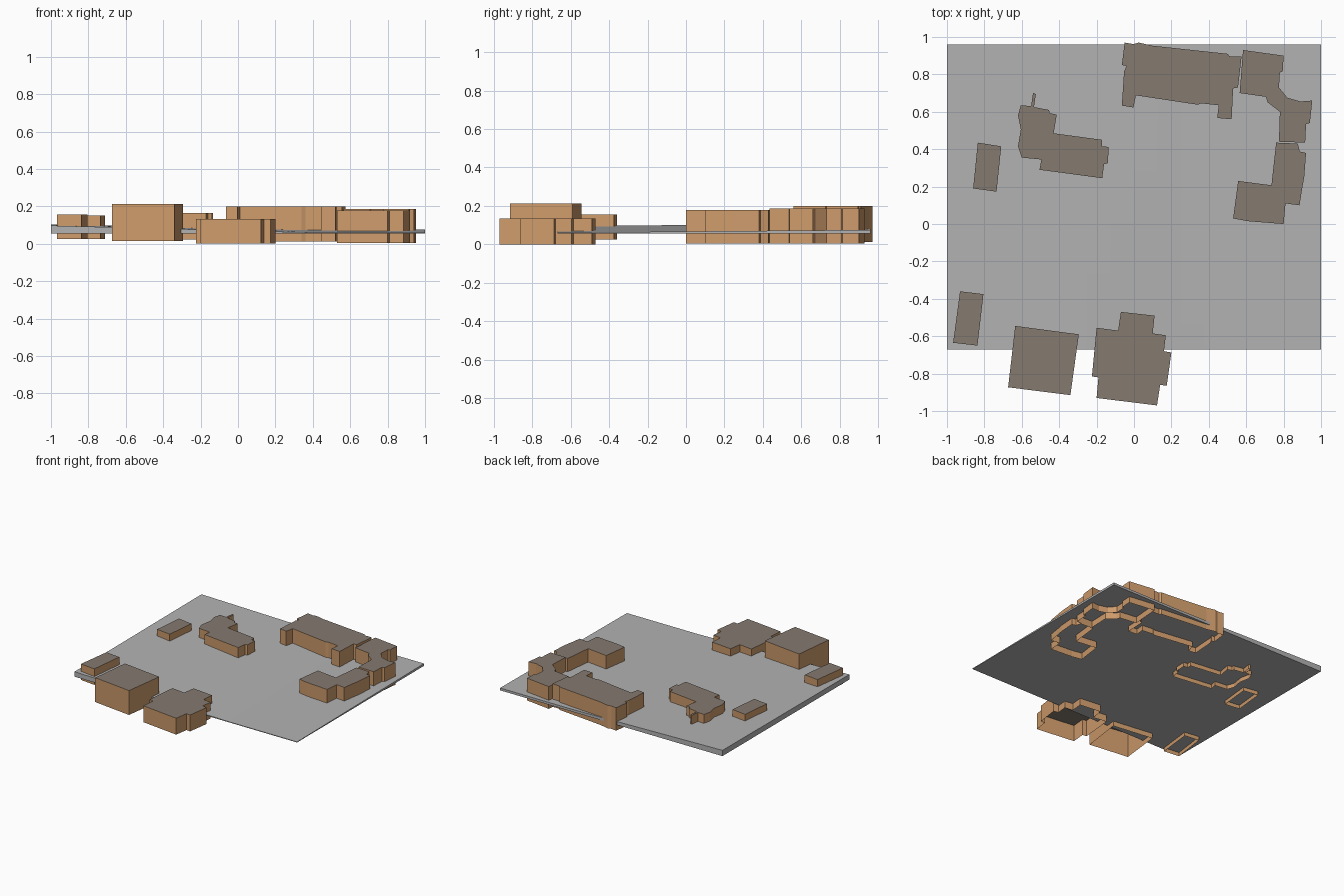
import bpy, bmesh

if "Cube" in bpy.data.objects:
    bpy.data.objects.remove(bpy.data.objects["Cube"])


def material(name, rgb):
    m = bpy.data.materials.new(name)
    m.diffuse_color = (*rgb, 1)
    m.use_nodes = True
    m.node_tree.nodes["Principled BSDF"].inputs["Base Color"].default_value = m.diffuse_color
    return m


WALL = material("tan wall", (0.62, 0.33, 0.15))
ROOF = material("taupe roof", (0.235, 0.195, 0.163))
GROUND = material("grey ground", (0.45, 0.45, 0.45))


def add_object(name, bm, mats):
    mesh = bpy.data.meshes.new(name)
    bm.to_mesh(mesh)
    bm.free()
    for m in mats:
        mesh.materials.append(m)
    ob = bpy.data.objects.new(name, mesh)
    bpy.context.collection.objects.link(ob)
    return ob


def building(name, z0, z1, outline):
    """Open-bottomed block: walls raised from a footprint, flat roof on top."""
    bm = bmesh.new()
    roof = bm.faces.new([bm.verts.new((x, y, z1)) for x, y in outline])
    if roof.normal.z < 0 or sum(
            (b[0] - a[0]) * (b[1] + a[1])
            for a, b in zip(outline, outline[1:] + outline[:1])) > 0:
        roof.normal_flip()
    roof.material_index = 1
    edges = bmesh.ops.extrude_edge_only(bm, edges=list(roof.edges))
    for v in edges["geom"]:
        if isinstance(v, bmesh.types.BMVert):
            v.co.z = z0
    for f in bm.faces:
        f.material_index = 1 if f is roof else 0
    bmesh.ops.recalc_face_normals(bm, faces=bm.faces)
    bm.normal_update()
    if roof.normal.z < 0:
        bmesh.ops.reverse_faces(bm, faces=bm.faces)
    return add_object(name, bm, [WALL, ROOF])


# Ground slab: flat underside, gently sloping top that is higher at the left
def ground_height(x, y):
    back = (y + 0.67) / 1.63
    rise = max(0.0, (0.35 - x) / 1.35)
    return 0.061 + 0.014 * back + (0.036 - 0.008 * back) * rise


bm = bmesh.new()
bmesh.ops.create_grid(bm, x_segments=16, y_segments=12, size=1)
for v in bm.verts:
    v.co.y = 0.145 + 0.815 * v.co.y
    v.co.z = ground_height(v.co.x, v.co.y)
rim = [e for e in bm.edges if e.is_boundary]
skirt = bmesh.ops.extrude_edge_only(bm, edges=rim)["geom"]
for v in skirt:
    if isinstance(v, bmesh.types.BMVert):
        v.co.z = 0.056
bmesh.ops.contextual_create(
    bm, geom=[e for e in skirt if isinstance(e, bmesh.types.BMEdge) and e.is_boundary])
bmesh.ops.recalc_face_normals(bm, faces=bm.faces)
add_object("ground_slab", bm, [GROUND])

# Long block along the back
building("back_long_block", 0.012, 0.198, [
    (-.05, .97), (-.002, .962), (.025, .97), (.10, .953), (.50, .91), (.51, .897),
    (.575, .895), (.556, .73), (.53, .725), (.522, .56), (.445, .567), (.453, .635),
    (.36, .645), (.34, .638), (.01, .688), (-.003, .623), (-.065, .633),
    (-.053, .815), (-.04, .845), (-.065, .85)])

# Right-hand wing: back part and front part
building("right_back_wing", 0.005, 0.186, [
    (.583, .93), (.80, .90), (.795, .815), (.78, .81), (.775, .73), (.82, .675),
    (.89, .655), (.953, .66), (.94, .54), (.92, .535), (.915, .435), (.775, .44),
    (.78, .60), (.715, .65), (.705, .68), (.565, .70)])
building("right_front_wing", 0.003, 0.178, [
    (.76, .435), (.875, .43), (.887, .387), (.92, .38), (.91, .25), (.898, .185),
    (.885, .10), (.81, .11), (.80, 0), (.61, .015), (.53, .03), (.557, .23),
    (.735, .207)])

# Bent block left of centre
building("centre_left_block", 0.022, 0.165, [
    (-.605, .635), (-.55, .63), (-.54, .70), (-.525, .695), (-.535, .625),
    (-.455, .61), (-.45, .592), (-.413, .585), (-.43, .485), (-.17, .45),
    (-.17, .415), (-.135, .412), (-.14, .325), (-.16, .32), (-.17, .245),
    (-.505, .29), (-.495, .345), (-.60, .355), (-.62, .415), (-.605, .505),
    (-.62, .58)])

# Small blocks along the left
building("left_back_hut", 0.025, 0.15, [
    (-.835, .435), (-.71, .415), (-.735, .173), (-.86, .19)])
building("left_front_hut", 0.025, 0.155, [
    (-.93, -.36), (-.805, -.375), (-.837, -.65), (-.967, -.635)])

# Two large blocks over the front edge
building("front_square_block", 0.015, 0.213, [
    (-.635, -.545), (-.295, -.59), (-.34, -.915), (-.673, -.873)])
building("front_stepped_block", 0.0, 0.133, [
    (-.07, -.47), (.11, -.49), (.10, -.585), (.17, -.595), (.16, -.68), (.20, -.687),
    (.175, -.865), (.14, -.86), (.123, -.97), (-.2, -.93), (-.19, -.82),
    (-.225, -.815), (-.2, -.555), (-.085, -.57)])
